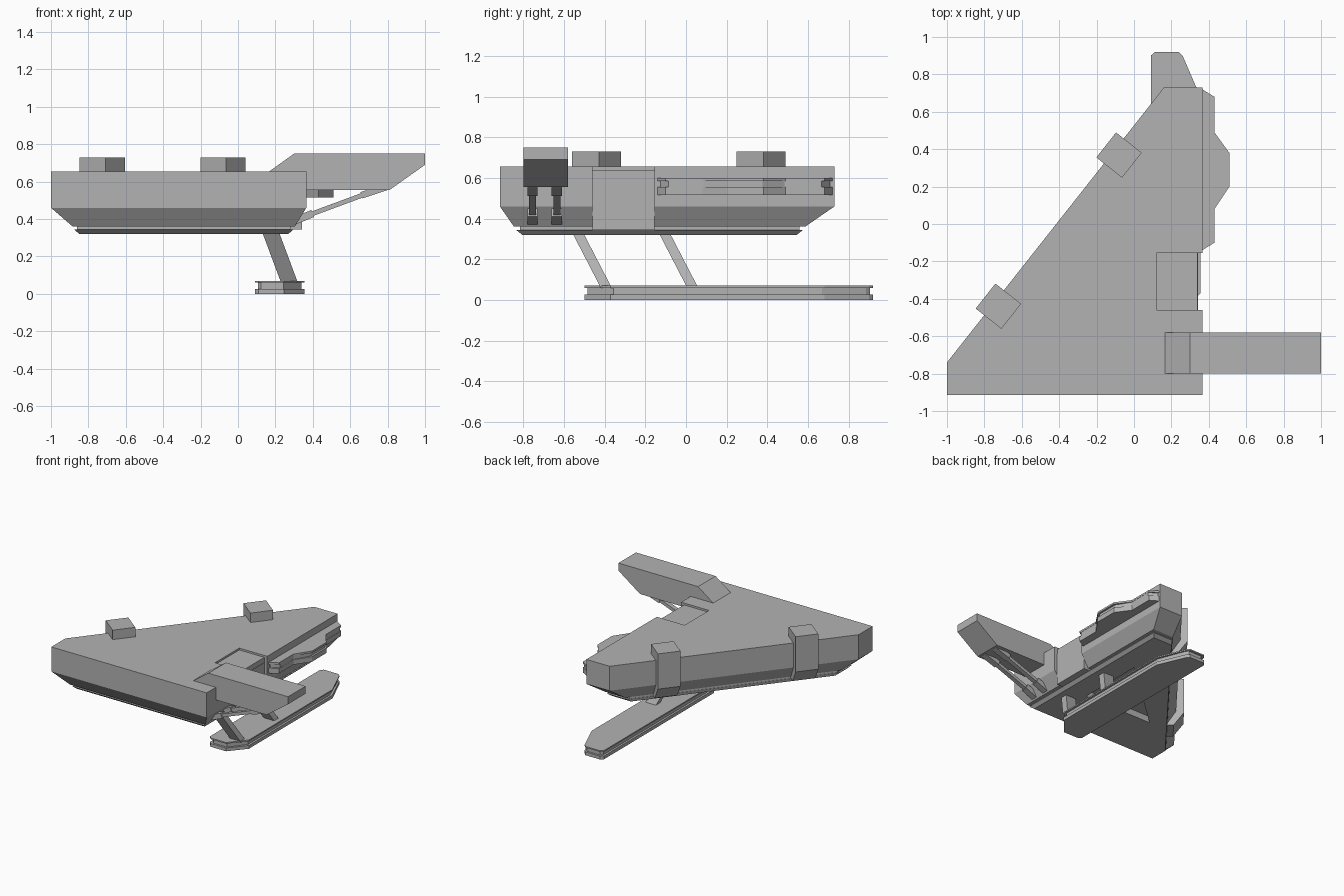
import bpy, bmesh
from mathutils import Vector

cube = bpy.data.objects.get("Cube")
if cube:
    bpy.data.objects.remove(cube, do_unlink=True)

grey = bpy.data.materials.new("hull grey")
grey.use_nodes = True
colour = (0.45, 0.45, 0.45, 1)
grey.diffuse_color = colour
grey.node_tree.nodes["Principled BSDF"].inputs["Base Color"].default_value = colour


def loft(name, rings):
    """Join matching rings of points into a closed solid."""
    bm = bmesh.new()
    loops = [[bm.verts.new(p) for p in ring] for ring in rings]
    n = len(loops[0])
    for a, b in zip(loops, loops[1:]):
        for i in range(n):
            j = (i + 1) % n
            bm.faces.new((a[i], a[j], b[j], b[i]))
    bm.faces.new(loops[0][::-1])
    bm.faces.new(loops[-1])
    bmesh.ops.recalc_face_normals(bm, faces=bm.faces)
    mesh = bpy.data.meshes.new(name)
    bm.to_mesh(mesh)
    bm.free()
    mesh.materials.append(grey)
    obj = bpy.data.objects.new(name, mesh)
    bpy.context.collection.objects.link(obj)
    return obj


def level(outline, z, inset=0.0):
    """Place a plan outline at height z, drawn in from its bounding box."""
    xs, ys = zip(*outline)
    cx, cy = (min(xs) + max(xs)) / 2, (min(ys) + max(ys)) / 2
    sx = 1 - 2 * inset / (max(xs) - min(xs))
    sy = 1 - 2 * inset / (max(ys) - min(ys))
    return [(cx + (x - cx) * sx, cy + (y - cy) * sy, z) for x, y in outline]


def extrude_y(name, profile, y0, y1):
    return loft(name, [[(x, y, z) for x, z in profile] for y in (y0, y1)])


def rod(name, start, end, w, d):
    """Square bar between two points, sized w across y and d in height."""
    axis = (Vector(end) - Vector(start)).normalized()
    side = Vector((0, 1, 0)) * w / 2
    up = axis.cross(Vector((0, 1, 0))).normalized() * d / 2
    return loft(name, [[Vector(p) + side * s + up * u
                        for s, u in ((-1, -1), (1, -1), (1, 1), (-1, 1))]
                       for p in (start, end)])


def cut(target, cutter):
    cutter.hide_render = True
    mod = target.modifiers.new("cut", 'BOOLEAN')
    mod.operation = 'DIFFERENCE'
    mod.solver = 'EXACT'
    mod.object = cutter
    bpy.context.view_layer.objects.active = target
    bpy.ops.object.modifier_apply(modifier=mod.name)
    bpy.data.objects.remove(cutter, do_unlink=True)


# Wedge-shaped hull with a sloped lower edge and a belly plate
plan = [(-1, -0.915), (0.365, -0.915), (0.365, 0.73), (0.16, 0.73), (-1, -0.74)]


def belly(z, k):
    return [(-0.29 + (x + 0.3175) * k, -0.13 + (y + 0.0925) * k, z) for x, y in plan]


hull = loft("hull", [belly(0.32, 0.82), belly(0.343, 0.855), belly(0.343, 0.835),
                     belly(0.36, 0.835), belly(0.36, 0.87),
                     level(plan, 0.46), level(plan, 0.655)])

# Triangular recess under the hull
recess = [(-0.5, -0.42), (0.1, -0.42), (0.1, 0.12)]
cut(hull, loft("recess_cutter", [level(recess, z) for z in (0.25, 0.37)]))

# Saddle notch over the straight side
notch = [(0.12, 0.64), (0.34, 0.64), (0.34, 0.3), (0.5, 0.3), (0.5, 0.7), (0.12, 0.7)]
cut(hull, extrude_y("notch_cutter", notch, -0.46, -0.155))
saddle = [(0.2, 0.345), (0.343, 0.345), (0.343, 0.6), (0.2, 0.6)]
extrude_y("saddle_panel", saddle, -0.46, -0.155)

# Clamps wrapped over the slanted edge
along = Vector((0.62, 0.785, 0)).normalized()
out = Vector((-along.y, along.x, 0))
clamp = [(-0.09, 0.6), (-0.09, 0.73), (0.085, 0.73), (0.085, 0.45),
         (0.01, 0.345), (-0.06, 0.345), (-0.03, 0.46), (0, 0.6)]
for name, x, y in (("rear_clamp", -0.082, 0.37), ("front_clamp", -0.727, -0.438)):
    centre = Vector((x, y, 0))
    loft(name, [[centre + along * s + out * n + Vector((0, 0, z)) for n, z in clamp]
                for s in (-0.085, 0.085)])

# Outrigger wing
wing = [(0.16, 0.65), (0.3, 0.75), (1, 0.75), (1, 0.69), (0.81, 0.555), (0.3, 0.555)]
extrude_y("wing", wing, -0.8, -0.58)

# Twin pistons bracing the wing
for side, y in (("front", -0.755), ("rear", -0.635)):
    rod(side + "_piston_base", (0.29, y, 0.385), (0.4, y, 0.43), 0.05, 0.04)
    rod(side + "_piston_rod", (0.38, y, 0.422), (0.68, y, 0.533), 0.035, 0.025)
    rod(side + "_piston_head", (0.66, y, 0.527), (0.79, y, 0.57), 0.05, 0.035)

# Stepped side fairing
fairing = [(0.33, 0.73), (0.365, 0.72), (0.43, 0.68), (0.43, 0.49), (0.51, 0.38),
           (0.51, 0.2), (0.43, 0.08), (0.43, -0.1), (0.365, -0.14), (0.33, -0.14)]
loft("side_fairing", [level(fairing, z, i) for z, i in
                      ((0.515, 0), (0.555, 0), (0.555, 0.015), (0.585, 0.015),
                       (0.585, 0), (0.6, 0))])

# Landing ski with a groove around its edge
ski = [(0.09, -0.48), (0.11, -0.5), (0.245, -0.5), (0.355, -0.37), (0.355, 0.68),
       (0.26, 0.9), (0.24, 0.92), (0.11, 0.92), (0.09, 0.9)]
loft("landing_ski", [level(ski, z, i) for z, i in
                     ((0, 0), (0.026, 0), (0.026, 0.016), (0.06, 0.016),
                      (0.06, 0), (0.07, 0))])

# Slanted legs
for name, y in (("front_leg", -0.53), ("rear_leg", -0.105)):
    loft(name, [[(x + dx, y + dy, z) for dx, dy in
                 ((-0.045, -0.027), (0.045, -0.027), (0.045, 0.027), (-0.045, 0.027))]
                for x, y, z in ((0.275, y + 0.138, 0.06), (0.165, y - 0.015, 0.355))])
